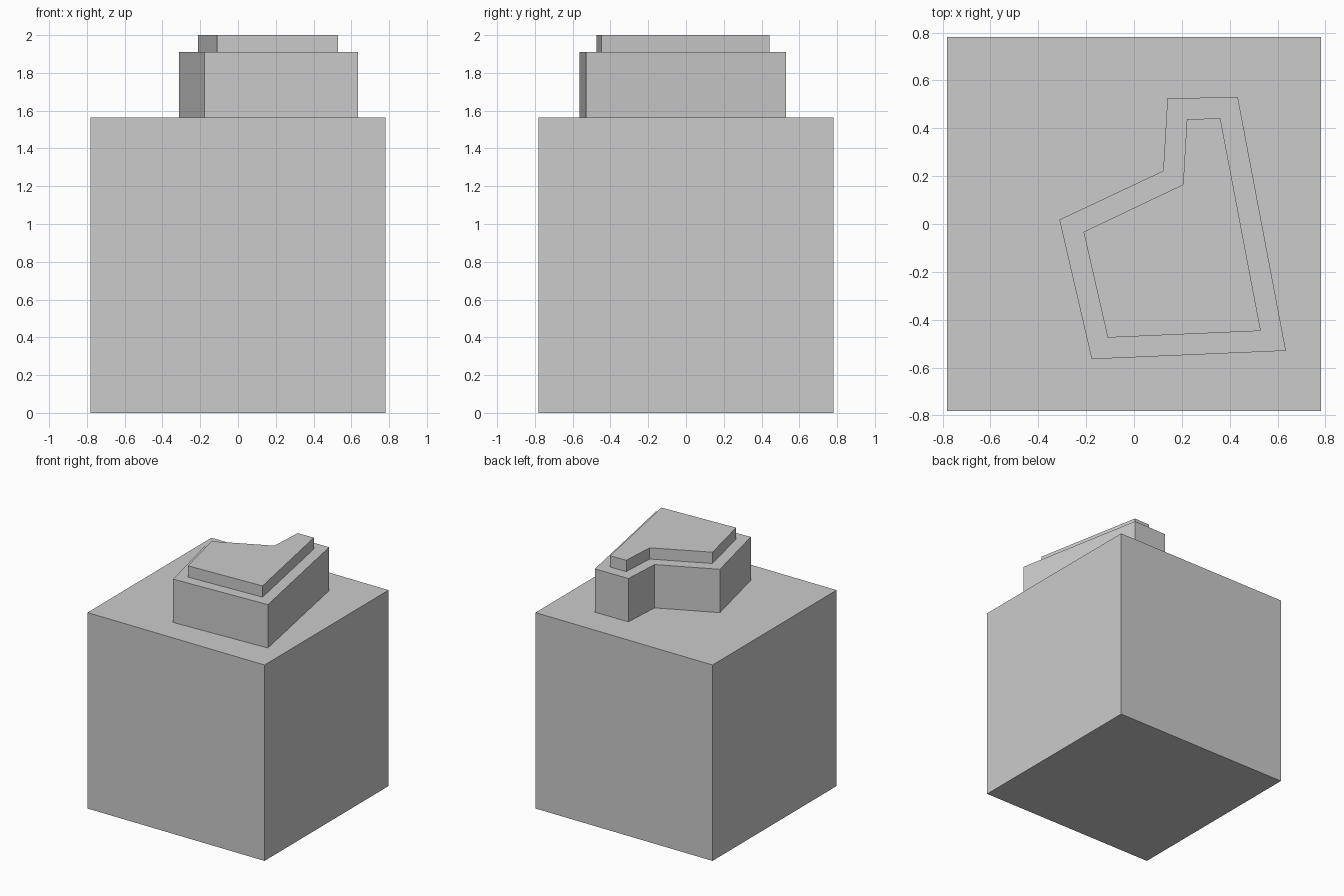
import bpy
import bmesh

cube = bpy.data.objects.get("Cube")
if cube:
    bpy.data.objects.remove(cube, do_unlink=True)

# Single grey finish
grey = bpy.data.materials.new("plain_grey")
grey.use_nodes = True
colour = (0.6, 0.6, 0.6, 1)
grey.diffuse_color = colour
grey.node_tree.nodes["Principled BSDF"].inputs["Base Color"].default_value = colour


def prism(name, outline, bottom, top):
    """Extrude a counter-clockwise outline into a flat-sided solid."""
    bm = bmesh.new()
    base = bm.faces.new([bm.verts.new((x, y, bottom)) for x, y in outline])
    walls = bmesh.ops.extrude_face_region(bm, geom=[base], use_keep_orig=True)
    raised = [v for v in walls["geom"] if isinstance(v, bmesh.types.BMVert)]
    bmesh.ops.translate(bm, verts=raised, vec=(0, 0, top - bottom))
    bmesh.ops.recalc_face_normals(bm, faces=bm.faces)
    mesh = bpy.data.meshes.new(name)
    bm.to_mesh(mesh)
    bm.free()
    mesh.materials.append(grey)
    obj = bpy.data.objects.new(name, mesh)
    bpy.context.collection.objects.link(obj)
    return obj


# Large block
h = 0.782
block_top = 2 * h
step_top = 1.91
prism("base_block", [(-h, -h), (h, -h), (h, h), (-h, h)], 0, block_top)

# Lower irregular step
prism("lower_step", [(-0.177, -0.565), (0.635, -0.53), (0.434, 0.53),
                     (0.14, 0.526), (0.122, 0.222), (-0.312, 0.018)],
      block_top, step_top)

# Inset upper step
prism("upper_step", [(-0.11, -0.475), (0.53, -0.447), (0.361, 0.442),
                     (0.221, 0.438), (0.205, 0.165), (-0.211, -0.033)],
      step_top, 2)
